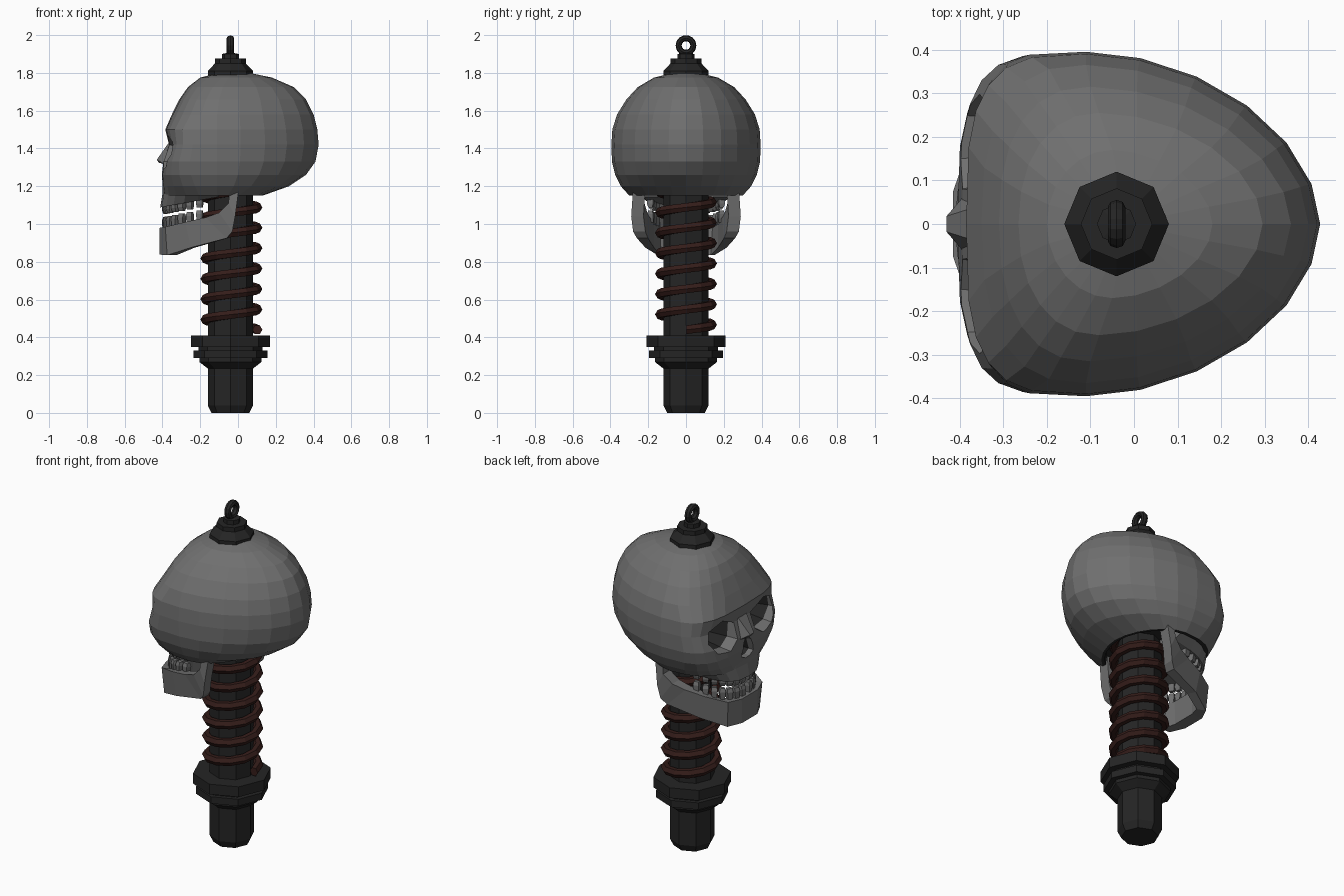
import bpy, bmesh
from math import sin, cos, pi, radians
from mathutils import Vector

if "Cube" in bpy.data.objects:
    bpy.data.objects.remove(bpy.data.objects["Cube"])

AX = -0.04  # x of the post axis


def mat(name, c):
    m = bpy.data.materials.new(name)
    m.diffuse_color = (*c, 1)
    m.use_nodes = True
    m.node_tree.nodes["Principled BSDF"].inputs["Base Color"].default_value = m.diffuse_color
    return m


BONE = mat("bone_grey", (0.16, 0.16, 0.16))
DARK = mat("dark_metal", (0.018, 0.018, 0.018))
RUST = mat("rust_red", (0.035, 0.012, 0.01))


def finish(bm, name, mats):
    bmesh.ops.recalc_face_normals(bm, faces=bm.faces)
    me = bpy.data.meshes.new(name)
    bm.to_mesh(me)
    bm.free()
    for m in mats:
        me.materials.append(m)
    ob = bpy.data.objects.new(name, me)
    bpy.context.collection.objects.link(ob)
    return ob


def loft(name, rings, mats, closed=False, dark_from=None):
    """Skin a list of equal point rings; dark_from = ring index where slot 1 starts."""
    bm = bmesh.new()
    vs = [[bm.verts.new(p) for p in r] for r in rings]
    n = len(vs[0])
    for i in range(len(vs) if closed else len(vs) - 1):
        a, b = vs[i], vs[(i + 1) % len(vs)]
        for k in range(n):
            f = bm.faces.new((a[k], a[(k + 1) % n], b[(k + 1) % n], b[k]))
            f.material_index = int(dark_from is not None and i >= dark_from)
    if not closed:
        bm.faces.new(vs[0])
        f = bm.faces.new(vs[-1])
        f.material_index = int(dark_from is not None)
    return finish(bm, name, mats)


def hull(name, pts, m):
    bm = bmesh.new()
    for p in pts:
        bm.verts.new(p)
    bmesh.ops.convex_hull(bm, input=bm.verts)
    return finish(bm, name, [m])


def lathe(name, profile, m, n=8):
    return loft(name, [[(AX + r * cos(2 * pi * k / n), r * sin(2 * pi * k / n), z)
                        for k in range(n)] for r, z in profile], [m])


def spow(v, p):
    return (1 if v >= 0 else -1) * abs(v) ** p


# post with collars
lathe("post", [(.10, 0), (.12, .04), (.12, .235), (.165, .27), (.165, .29), (.195, .29), (.195, .33),
               (.17, .33), (.17, .35), (.21, .35), (.21, .41), (.12, .41), (.12, 1.25)], DARK)
# cap on the crown
lathe("top_cap", [(.12, 1.76), (.12, 1.81), (.082, 1.85), (.082, 1.875), (.045, 1.875),
                  (.045, 1.90), (.02, 1.905)], DARK)
# hanging ring
loft("hanging_ring", [[(AX + .02 * sin(b), (.039 + .016 * cos(b)) * cos(a), 1.945 + (.039 + .016 * cos(b)) * sin(a))
                       for b in [2 * pi * j / 8 for j in range(8)]]
                      for a in [2 * pi * i / 14 for i in range(14)]], [DARK], closed=True)

# coil spring
coil = []
for i in range(12 * 7 + 1):
    a = 2 * pi * i / 12
    rad = Vector((cos(a), sin(a), 0))
    c = Vector((AX + .005, 0, .44 + .108 * i / 12)) + rad * .138
    coil.append([c + rad * (.026 * cos(b)) + Vector((0, 0, .026 * sin(b)))
                 for b in [2 * pi * j / 6 for j in range(6)]])
loft("spring", coil, [RUST])

# cranium: z, front x, back x, half width, widest x, front squareness
LEVELS = [(1.80, -.10, .06, .07, -.03, 2), (1.775, -.20, .18, .17, -.05, 2), (1.725, -.265, .295, .255, -.08, 2.2),
          (1.66, -.31, .36, .315, -.1, 2.4), (1.58, -.35, .40, .365, -.11, 2.6), (1.50, -.385, .42, .39, -.11, 3.4),
          (1.42, -.365, .427, .395, -.11, 4), (1.33, -.395, .41, .392, -.11, 4), (1.26, -.405, .36, .375, -.11, 3.6),
          (1.20, -.40, .27, .345, -.11, 3), (1.15, -.395, .13, .30, -.11, 2.5)]


def skull_ring(z, xf, xb, w, xc, ef, n=24, s=1.0):
    out = []
    for k in range(n):
        t = 2 * pi * (k + .0) / n
        e, a = (ef, xc - xf) if cos(t) < 0 else (1.85, xb - xc)
        out.append((xc + s * a * spow(cos(t), 2 / e), s * w * spow(sin(t), 2 / e), z))
    return out


rings = [skull_ring(*lv) for lv in LEVELS]
rings.append(skull_ring(*LEVELS[-1], s=.93))
rings.append(skull_ring(1.19, *LEVELS[-1][1:], s=.9))
cranium = loft("cranium", rings, [BONE, DARK], dark_from=len(LEVELS) - 1)


def maxilla_ring(z, xf, w, slope):
    ts = [radians(-90 + 180 * k / 12) for k in range(13)]
    xs = [(-.10 + (xf + .10) * spow(cos(t), .75), w * spow(sin(t), .75)) for t in ts]
    return [(x, y, z + slope * (x + .4)) for x, y in xs]


# upper jaw
maxilla = loft("upper_jaw", [maxilla_ring(1.23, -.395, .30, 0), maxilla_ring(1.16, -.40, .27, 0),
                             maxilla_ring(1.09, -.412, .215, .18)], [BONE, DARK])

# eye and nose openings, dark at the back
EYE = [(.07, 1.42), (.08, 1.33), (.15, 1.285), (.25, 1.30), (.305, 1.37), (.29, 1.44), (.19, 1.475)]
NOSE = [(0, 1.335), (.035, 1.29), (.06, 1.215), (.02, 1.195), (-.02, 1.195), (-.06, 1.215), (-.035, 1.29)]


def cutter(name, pts, x0, x1):
    cy = sum(p[0] for p in pts) / len(pts)
    cz = sum(p[1] for p in pts) / len(pts)
    r = [[(x, cy + s * (y - cy), cz + s * (z - cz)) for y, z in pts]
         for x, s in ((-.5, 1.15), (x0, .9), (x1, .55))]
    ob = loft(name, r, [BONE, DARK], dark_from=1)
    ob.hide_render = True
    ob.hide_viewport = False
    ob.display_type = 'WIRE'
    return ob


cuts = [cutter("eye_cutter_left", EYE, -.33, -.20),
        cutter("eye_cutter_right", [(-y, z) for y, z in EYE], -.33, -.20),
        cutter("nose_cutter", NOSE, -.37, -.30)]
for ob, cs in ((cranium, cuts), (maxilla, cuts[2:])):
    for c in cs:
        md = ob.modifiers.new(c.name, 'BOOLEAN')
        md.operation = 'DIFFERENCE'
        md.solver = 'EXACT'
        md.object = c

# nasal bone
hull("nasal_bone", [(-.35, 0, 1.45)] + [(x, s * y, z) for s in (-1, 1) for x, y, z in
     ((-.36, .04, 1.44), (-.43, .018, 1.34), (-.385, .07, 1.315), (-.34, .05, 1.33), (-.42, .015, 1.325))], BONE)

# lower jaw: lower edge, upper edge, how far the section faces forward
JAW = [((.005, .28, 1.19), (-.045, .28, 1.19), 0), ((-.015, .29, 1.04), (-.05, .285, 1.11), 0),
       ((-.03, .28, .96), (-.10, .27, 1.06), 0), ((-.06, .26, .925), (-.17, .25, 1.035), .1),
       ((-.25, .215, .875), (-.28, .215, 1.01), .3), ((-.375, .15, .835), (-.385, .16, .985), .7),
       ((-.415, .07, .838), (-.415, .075, .98), 1)]
half = []
for lo, up, f in JAW:
    off = Vector((.07 * f, -.065 * (1 - f), 0))
    half.append([Vector(lo), Vector(up), Vector(up) + off, Vector(lo) + off])
mirror = [[Vector((p.x, -p.y, p.z)) for p in r] for r in reversed(half)]
loft("lower_jaw", half + mirror, [BONE])

# teeth along both arches
for row, z0, z1 in (("upper", 1.12, 1.05), ("lower", .97, 1.035)):
    for i in range(14):
        t = radians(-78 + 156 * i / 13)
        x, y = -.13 - .255 * spow(cos(t), .8), .19 * spow(sin(t), .8)
        nrm = Vector((-cos(t), sin(t), 0))
        tan = Vector((sin(t), cos(t), 0))
        pts = []
        for z, wd, dp in ((z0, .012, .015), (z1 - (z1 - z0) * .3, .017, .017), (z1, .014, .010)):
            c = Vector((x, y, z + .19 * (x + .4)))
            pts += [c + tan * (a * wd) + nrm * (b * dp) for a in (-1, 1) for b in (-1, 1)]
        hull(f"{row}_tooth_{i + 1}", pts, BONE)
